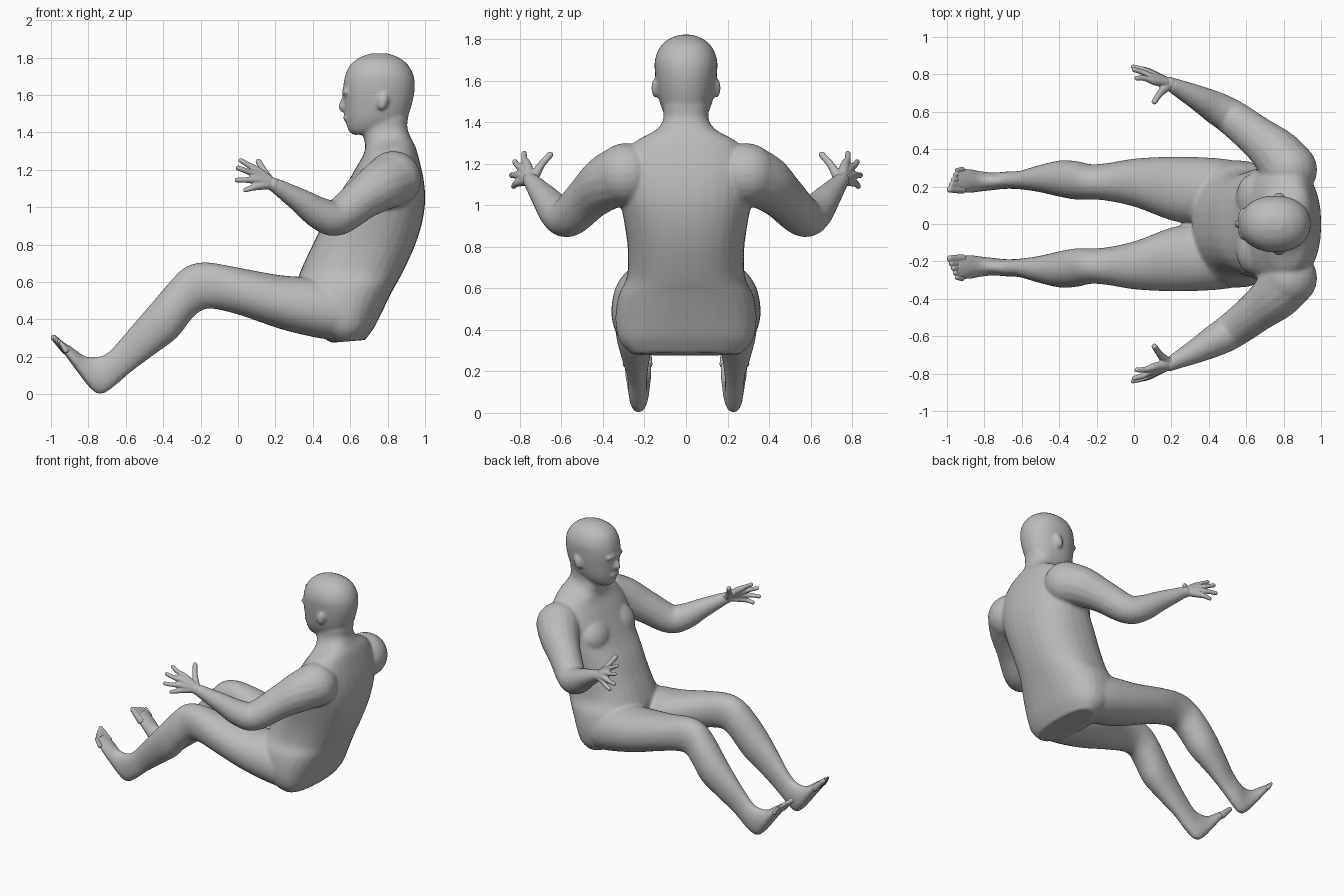
import bpy, bmesh, math
from mathutils import Vector, Matrix

cube = bpy.data.objects.get("Cube")
if cube:
    bpy.data.objects.remove(cube, do_unlink=True)

skin = bpy.data.materials.new("plain_grey")
skin.use_nodes = True
skin.diffuse_color = (0.5, 0.5, 0.5, 1)
skin.node_tree.nodes["Principled BSDF"].inputs["Base Color"].default_value = (0.5, 0.5, 0.5, 1)


def spline(rows, t):
    """Catmull-Rom point through rows of numbers."""
    i = min(int(t), len(rows) - 2)
    f = t - i
    a, b, c, d = (rows[max(0, min(len(rows) - 1, i + k))] for k in (-1, 0, 1, 2))
    return [0.5 * (2 * q + (r - p) * f + (2 * p - 5 * q + 4 * r - s) * f * f
                   + (3 * q - p - 3 * r + s) * f ** 3) for p, q, r, s in zip(a, b, c, d)]


def skin_rings(bm, rings, power=1.0, sides=32):
    """Join rings of (centre, u, v) into a closed tube."""
    loops = []
    for centre, u, v in rings:
        loop = []
        for k in range(sides):
            a = math.tau * k / sides
            c, s = math.cos(a), math.sin(a)
            c = math.copysign(abs(c) ** power, c)
            s = math.copysign(abs(s) ** power, s)
            loop.append(bm.verts.new(centre + u * c + v * s))
        loops.append(loop)
    faces = [bm.faces.new(loops[0]), bm.faces.new(loops[-1])]
    for p, q in zip(loops, loops[1:]):
        for k in range(sides):
            j = (k + 1) % sides
            faces.append(bm.faces.new((p[k], p[j], q[j], q[k])))
    bmesh.ops.recalc_face_normals(bm, faces=faces)


def profile_loft(bm, rows, power=1.0, side=1, steps=5):
    """Rows: x, z of one edge, x, z of the opposite edge, inner y, outer y."""
    rings = []
    for n in range((len(rows) - 1) * steps + 1):
        xa, za, xb, zb, yi, yo = spline(rows, n / steps)
        a, b = Vector((xa, 0, za)), Vector((xb, 0, zb))
        mid = (a + b) / 2 + Vector((0, side * (yi + yo) / 2, 0))
        rings.append((mid, (a - b) / 2, Vector((0, (yo - yi) / 2, 0))))
    skin_rings(bm, rings, power)


def limb(bm, rows, side, steps=6):
    """Rounded limb along rows of x, y, z, radius."""
    pts = [spline(rows, n / steps) for n in range((len(rows) - 1) * steps + 1)]
    pos = [Vector((p[0], side * p[1], p[2])) for p in pts]
    rings = []
    for i, p in enumerate(pos):
        d = (pos[min(i + 1, len(pos) - 1)] - pos[max(i - 1, 0)]).normalized()
        u = d.cross(Vector((0, 1, 0.3))).normalized()
        rings.append((p, u * pts[i][3], d.cross(u) * pts[i][3]))
    skin_rings(bm, rings, sides=16)
    for p, row in ((pos[0], rows[0]), (pos[-1], rows[-1])):
        ball(bm, p, (row[3],) * 3)


def ball(bm, centre, size, tilt=0):
    m = Matrix.Translation(centre) @ Matrix.Rotation(tilt, 4, 'Y') @ Matrix.Diagonal((*size, 1))
    bmesh.ops.create_uvsphere(bm, u_segments=20, v_segments=12, radius=1, matrix=m)


def finish(name, bm, voxel, smooth):
    """Fuse the overlapping forms into one smooth surface."""
    mesh = bpy.data.meshes.new(name)
    bm.to_mesh(mesh)
    bm.free()
    mesh.materials.append(skin)
    ob = bpy.data.objects.new(name, mesh)
    bpy.context.collection.objects.link(ob)
    bpy.ops.object.select_all(action='DESELECT')
    ob.select_set(True)
    bpy.context.view_layer.objects.active = ob
    fuse = ob.modifiers.new("fuse", 'REMESH')
    fuse.mode = 'VOXEL'
    fuse.voxel_size = voxel
    soften = ob.modifiers.new("soften", 'SMOOTH')
    soften.factor = 0.5
    soften.iterations = smooth
    for mod in ("fuse", "soften"):
        bpy.ops.object.modifier_apply(modifier=mod)
    bpy.ops.object.shade_smooth()


# Torso and neck: front edge, back edge, half width
torso = [(0.50, 0.275, 0.68, 0.29, 0.26), (0.42, 0.33, 0.73, 0.36, 0.32),
         (0.34, 0.45, 0.775, 0.45, 0.34), (0.31, 0.57, 0.83, 0.56, 0.325),
         (0.335, 0.66, 0.88, 0.65, 0.285), (0.39, 0.78, 0.94, 0.78, 0.28),
         (0.45, 0.90, 0.98, 0.90, 0.295), (0.52, 1.01, 1.0, 1.02, 0.315),
         (0.58, 1.12, 0.995, 1.13, 0.325), (0.63, 1.21, 0.975, 1.23, 0.31),
         (0.67, 1.28, 0.95, 1.32, 0.25), (0.68, 1.33, 0.92, 1.38, 0.15),
         (0.67, 1.38, 0.905, 1.43, 0.112), (0.67, 1.46, 0.91, 1.48, 0.11)]
# Head, chin to crown
head = [(0.62, 1.385, 0.75, 1.40, 0.055), (0.59, 1.41, 0.86, 1.43, 0.09),
        (0.575, 1.47, 0.905, 1.48, 0.12), (0.567, 1.55, 0.93, 1.55, 0.138),
        (0.562, 1.63, 0.945, 1.63, 0.149), (0.572, 1.70, 0.94, 1.70, 0.15),
        (0.60, 1.76, 0.91, 1.76, 0.127), (0.65, 1.80, 0.86, 1.80, 0.085),
        (0.71, 1.822, 0.80, 1.822, 0.03)]
# Leg and foot: top edge, bottom edge, inner and outer y
leg = [(0.62, 0.58, 0.66, 0.30, 0.04, 0.32), (0.42, 0.62, 0.50, 0.29, 0.0, 0.35),
       (0.22, 0.637, 0.25, 0.342, 0.01, 0.36), (0.0, 0.677, 0.02, 0.42, 0.09, 0.35),
       (-0.17, 0.705, -0.12, 0.455, 0.125, 0.325), (-0.28, 0.68, -0.19, 0.45, 0.13, 0.32),
       (-0.36, 0.605, -0.25, 0.40, 0.13, 0.335), (-0.45, 0.50, -0.33, 0.30, 0.145, 0.34),
       (-0.55, 0.385, -0.45, 0.21, 0.17, 0.315), (-0.64, 0.28, -0.57, 0.12, 0.185, 0.285),
       (-0.70, 0.22, -0.67, 0.035, 0.188, 0.28), (-0.76, 0.198, -0.735, 0.0, 0.182, 0.275),
       (-0.82, 0.205, -0.79, 0.032, 0.175, 0.28), (-0.89, 0.252, -0.87, 0.135, 0.165, 0.295),
       (-0.95, 0.29, -0.935, 0.225, 0.165, 0.30)]
# Arm: shoulder, upper arm, elbow, forearm, wrist
arm = [(0.83, 0.29, 1.15, 0.15), (0.76, 0.38, 1.11, 0.135), (0.66, 0.465, 1.04, 0.112),
       (0.53, 0.565, 0.945, 0.098), (0.44, 0.62, 0.965, 0.088),
       (0.34, 0.675, 1.03, 0.068), (0.21, 0.74, 1.11, 0.042)]

body = bmesh.new()
profile_loft(body, [(*t[:4], -t[4], t[4]) for t in torso], power=0.85)
profile_loft(body, [(*h[:4], -h[4], h[4]) for h in head], power=0.93)
# Nose, lips and brow
ball(body, (0.564, 0, 1.555), (0.021, 0.021, 0.05), 0.3)
ball(body, (0.553, 0, 1.537), (0.018, 0.024, 0.018))
ball(body, (0.573, 0, 1.475), (0.013, 0.045, 0.014))
ball(body, (0.575, 0, 1.615), (0.02, 0.09, 0.02))
for side in (1, -1):
    profile_loft(body, leg, power=0.95, side=side)
    limb(body, arm, side)
    ball(body, (0.775, side * 0.148, 1.565), (0.028, 0.02, 0.048), 0.25)
    # Chest muscle
    ball(body, (0.64, side * 0.14, 1.07), (0.085, 0.13, 0.12), 0.5)
finish("body", body, 0.01, 8)

# Fingers: knuckle, tip; thumb last
fingers = [((0.105, 0.765, 1.195), (0.015, 0.78, 1.25)),
           ((0.095, 0.785, 1.175), (0.0, 0.825, 1.21)),
           ((0.095, 0.80, 1.145), (-0.005, 0.84, 1.145)),
           ((0.105, 0.80, 1.112), (0.04, 0.83, 1.092)),
           ((0.165, 0.725, 1.15), (0.11, 0.655, 1.243))]
for side, label in ((1, "left"), (-1, "right")):
    hand = bmesh.new()
    limb(hand, [(0.25, 0.72, 1.085, 0.042), (0.19, 0.75, 1.12, 0.037)], side)
    for n, (base, tip) in enumerate(fingers):
        thick = 0.018 if n == 4 else 0.0155
        wrist = Vector((0.19, 0.75, 1.125)).lerp(Vector(base), 0.3)
        bend = Vector(base).lerp(Vector(tip), 0.5) + Vector((0, 0.006, 0))
        limb(hand, [(*wrist, 0.026), (*base, thick + 0.006), (*bend, thick), (*tip, thick - 0.002)], side)
    finish(label + "_hand", hand, 0.005, 4)

    # Toes, big toe on the inner side
    toes = bmesh.new()
    for n in range(5):
        y, r = 0.185 + 0.026 * n, 0.02 - 0.0018 * n
        limb(toes, [(-0.92, y, 0.235, r + 0.004), (-0.985 + 0.009 * n, y, 0.302 - 0.006 * n, r - 0.003)], side)
    finish(label + "_toes", toes, 0.005, 3)
